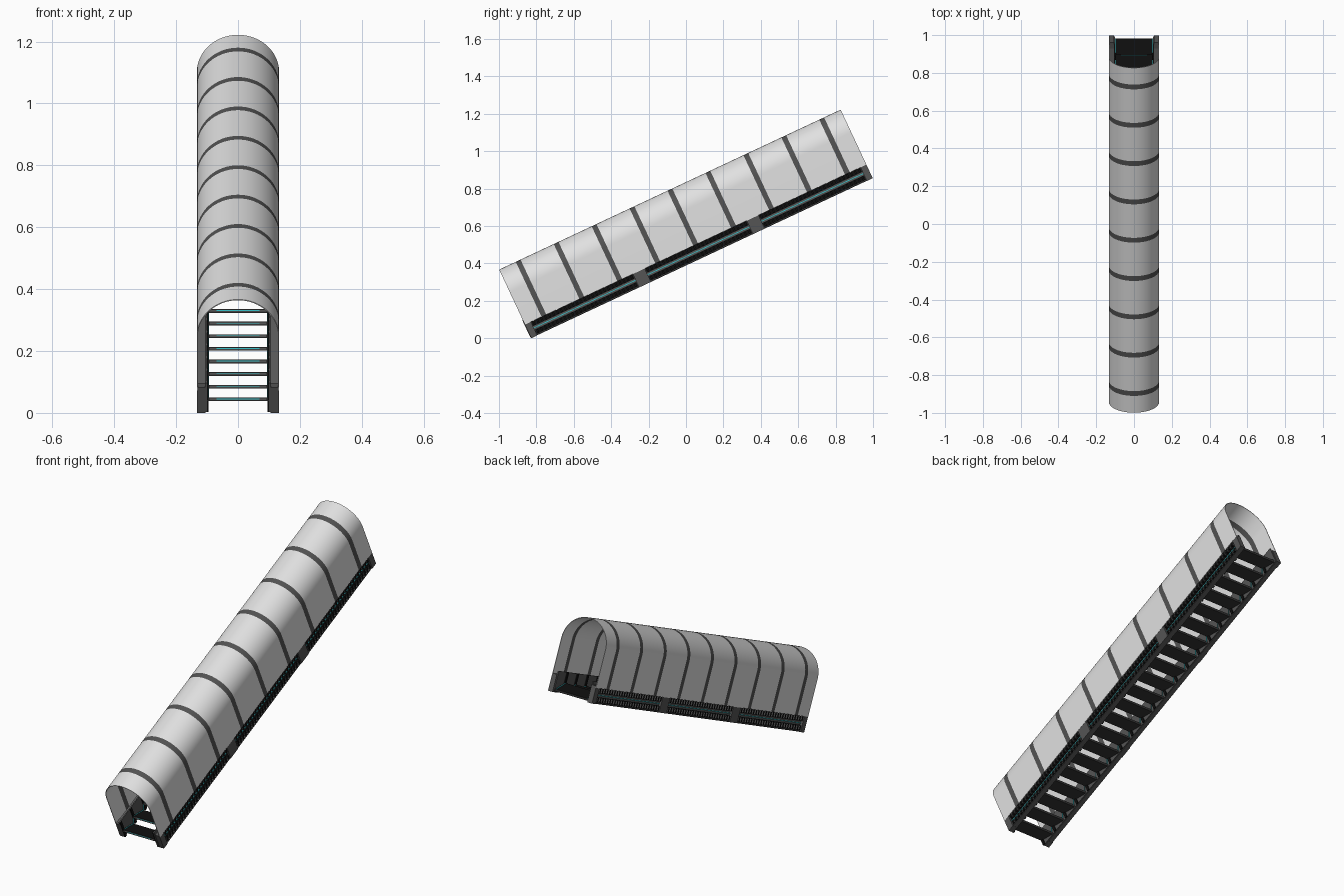
import bpy, bmesh, math
from mathutils import Matrix, Vector

cube = bpy.data.objects.get("Cube")
if cube:
    bpy.data.objects.remove(cube)

LENGTH, HALF, HEIGHT, BEAM = 2.016, 0.133, 0.405, 0.085
PITCH = math.radians(25.1)
# Sloped frame: y runs up the slope, z stands square to it
SLOPE = Matrix.Translation((0, -0.827, 0)) @ Matrix.Rotation(PITCH, 4, 'X')


def material(name, r, g, b):
    m = bpy.data.materials.new(name)
    m.use_nodes = True
    m.diffuse_color = (r, g, b, 1)
    m.node_tree.nodes["Principled BSDF"].inputs["Base Color"].default_value = (r, g, b, 1)
    return m


SHELL = material("light grey", 0.75, 0.75, 0.75)
BAND = material("band grey", 0.085, 0.085, 0.085)
FRAME = material("frame grey", 0.09, 0.09, 0.09)
LEDGE = material("ledge grey", 0.13, 0.13, 0.13)
CHARCOAL = material("charcoal", 0.035, 0.035, 0.035)
BLACK = material("black", 0.005, 0.005, 0.005)
CYAN = material("cyan", 0.04, 0.55, 0.6)


def finish(name, bm, mats, matrix=SLOPE):
    bmesh.ops.recalc_face_normals(bm, faces=bm.faces)
    me = bpy.data.meshes.new(name)
    bm.to_mesh(me)
    bm.free()
    for m in mats:
        me.materials.append(m)
    ob = bpy.data.objects.new(name, me)
    ob.matrix_world = matrix
    bpy.context.collection.objects.link(ob)
    return ob


def boxes(name, mats, spans, matrix=SLOPE, mirror=True):
    """Boxes given as (x0, x1, y0, y1, z0, z1), repeated on the other side."""
    bm = bmesh.new()
    for x0, x1, y0, y1, z0, z1 in spans:
        for s in ((1, -1) if mirror else (1,)):
            centre = Vector((s * (x0 + x1), y0 + y1, z0 + z1)) / 2
            size = Matrix.Diagonal((x1 - x0, y1 - y0, z1 - z0, 1))
            bmesh.ops.create_cube(bm, size=1, matrix=Matrix.Translation(centre) @ size)
    return finish(name, bm, mats, matrix)


# Arched canopy: a thin closed profile lofted along the slope with flush hoops
BAYS, HOOP = 9, 0.014
stations = [0]
for i in range(BAYS):
    mid = (i + 0.5) * LENGTH / BAYS
    stations += [mid - HOOP, mid + HOOP]
stations.append(LENGTH)


def arch(radius, steps=32):
    spring, foot = HEIGHT - HALF, BEAM - 0.005
    turn = [math.pi * k / steps for k in range(steps + 1)]
    curve = [(radius * math.cos(t), spring + radius * math.sin(t)) for t in turn]
    return [(radius, foot)] + curve + [(-radius, foot)]


profile = arch(HALF) + arch(HALF - 0.003)[::-1]
count = len(profile)
bm = bmesh.new()
rings = [[bm.verts.new((x, y, z)) for x, z in profile] for y in stations]
for i in range(len(rings) - 1):
    a, b = rings[i], rings[i + 1]
    for k in range(count):
        n = (k + 1) % count
        bm.faces.new((a[k], a[n], b[n], b[k])).material_index = i % 2
for ring in (rings[0], rings[-1]):
    for k in range(count // 2 - 1):
        bm.faces.new((ring[k], ring[k + 1], ring[count - 2 - k], ring[count - 1 - k]))
canopy = finish("canopy", bm, [SHELL, BAND])
canopy.data.shade_smooth()
canopy.data.set_sharp_from_angle(angle=math.radians(30))

# Side beams with a ledge, end caps and joint brackets
boxes("side_beam", [FRAME], [(0.105, 0.12, 0.01, LENGTH - 0.01, 0.002, BEAM - 0.002)])
boxes("beam_ledge", [LEDGE], [(0.106, 0.1315, 0.02, LENGTH - 0.02, BEAM - 0.003, BEAM + 0.001)])
boxes("beam_foot", [FRAME], [(0.105, 0.13, 0.02, LENGTH - 0.02, 0.001, 0.006)])
boxes("end_cap", [FRAME], [(0.105, 0.1328, 0, 0.035, 0, 0.09),
                           (0.105, 0.1328, LENGTH - 0.035, LENGTH, 0, 0.09)])
boxes("joint_bracket", [FRAME],
      [(0.105, 0.1325, LENGTH * j / 3 - 0.035, LENGTH * j / 3 + 0.035, 0.001, BEAM)
       for j in (1, 2)])

# Finned black rails above and below a recessed cyan line on each beam
rails, fins = [], []
FINS = 26
for j in range(3):
    y0, y1 = LENGTH * j / 3 + 0.036, LENGTH * (j + 1) / 3 - 0.036
    for z0, z1 in ((0.008, 0.034), (0.054, 0.081)):
        rails.append((0.115, 0.122, y0, y1, z0, z1))
        for k in range(FINS):
            y = y0 + (y1 - y0) * (k + 0.5) / FINS
            fins.append((0.121, 0.1325, y - 0.005, y + 0.005, z0 + 0.002, z1 - 0.002))
boxes("outer_rail", [BLACK], rails)
rail_fin = boxes("rail_fin", [BLACK, FRAME], fins)
for p in rail_fin.data.polygons:
    p.material_index = int(abs(p.normal.y) > 0.5)
boxes("outer_light_strip", [CYAN], [(0.115, 0.124, 0.035, LENGTH - 0.035, 0.042, 0.046)])

# Inner skirts with a black post at every step
COUNT, RISE, RUN = 21, 0.0408, 0.0872
PACE = math.hypot(RISE, RUN)
boxes("inner_skirt", [FRAME], [(0.101, 0.107, -0.003, LENGTH - 0.004, 0.004, 0.108)])
boxes("skirt_post", [BLACK],
      [(0.096, 0.102, i * PACE - 0.003, i * PACE + 0.011, 0.004, 0.108) for i in range(COUNT)])

# Level open treads, black on top, with grey nosings and cyan edge lights
treads, noses, lights, edges = [], [], [], []
for i in range(COUNT):
    y, z = -0.849 + i * RUN, 0.045 + i * RISE
    treads.append((-0.101, 0.101, y, y + RUN, z - 0.007, z + 0.005))
    noses.append((-0.09, 0.09, y - 0.001, y + 0.003, z - 0.003, z + 0.002))
    lights.append((-0.07, 0.07, y - 0.002, y + 0.003, z - 0.001, z + 0.0015))
    # Stepped side light: along the tread, then up to the next one
    edges.append((0.094, 0.097, y + 0.004, y + RUN, z + 0.004, z + 0.007))
    edges.append((0.094, 0.097, y + RUN - 0.003, y + RUN, z + 0.004, z + RISE - 0.007))
world = Matrix.Identity(4)
tread = boxes("tread", [CHARCOAL, BLACK], treads, world, False)
for p in tread.data.polygons:
    p.material_index = int(p.normal.z > 0.5)
boxes("tread_nosing", [FRAME], noses, world, False)
boxes("tread_light", [CYAN], lights, world, False)
boxes("side_step_light", [CYAN], edges[:-1], world)
